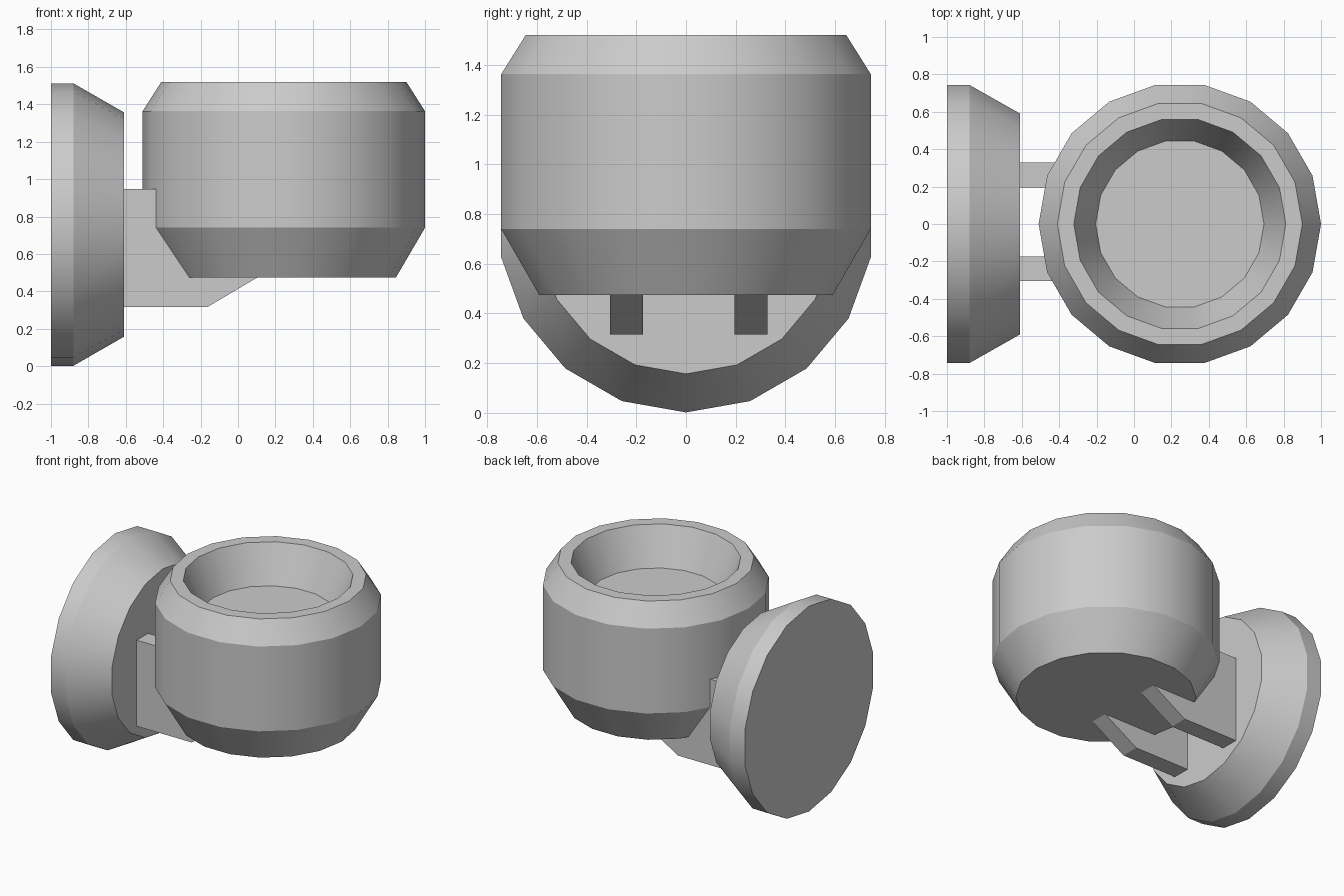
import bpy, bmesh
from math import radians, cos, sin, pi

if "Cube" in bpy.data.objects:
    bpy.data.objects.remove(bpy.data.objects["Cube"])

SIDES = 18


def finish(name, bm, smooth):
    bmesh.ops.recalc_face_normals(bm, faces=bm.faces)
    mesh = bpy.data.meshes.new(name)
    bm.to_mesh(mesh)
    bm.free()
    ob = bpy.data.objects.new(name, mesh)
    bpy.context.collection.objects.link(ob)
    if smooth:
        bpy.ops.object.select_all(action='DESELECT')
        ob.select_set(True)
        bpy.context.view_layer.objects.active = ob
        bpy.ops.object.shade_smooth_by_angle(angle=radians(25))
    return ob


def lathe(name, profile, place):
    """Capped solid of revolution; place(u, v, h) maps ring coords to xyz."""
    bm = bmesh.new()
    rings = []
    for r, h in profile:
        rings.append([bm.verts.new(place(r * cos(2 * pi * i / SIDES),
                                         r * sin(2 * pi * i / SIDES), h))
                      for i in range(SIDES)])
    for a, b in zip(rings, rings[1:]):
        for i in range(SIDES):
            j = (i + 1) % SIDES
            bm.faces.new((a[i], a[j], b[j], b[i]))
    bm.faces.new(rings[0])
    bm.faces.new(rings[-1])
    return finish(name, bm, True)


# Cup with chamfered rims and a shallow tapered bowl
lathe("cup",
      [(0.60, 0.475), (0.755, 0.74), (0.755, 1.363), (0.655, 1.52),
       (0.567, 1.52), (0.45, 1.25)],
      lambda u, v, h: (0.245 + u, v, h))

# Wall plate, a chamfered disc facing along x
lathe("wall_plate",
      [(0.755, -1.0), (0.755, -0.88), (0.60, -0.61)],
      lambda u, v, h: (h, v, 0.757 + u))

# Two bracket arms joining the plate to the cup
ARM = [(-0.62, 0.315), (-0.165, 0.315), (0.13, 0.49), (0.13, 0.947), (-0.62, 0.947)]
for name, y0, y1 in (("bracket_front", -0.305, -0.173), ("bracket_back", 0.196, 0.328)):
    bm = bmesh.new()
    face = bm.faces.new([bm.verts.new((x, y0, z)) for x, z in ARM])
    ext = bmesh.ops.extrude_face_region(bm, geom=[face], use_keep_orig=True)
    bmesh.ops.translate(bm, vec=(0, y1 - y0, 0),
                        verts=[g for g in ext["geom"] if isinstance(g, bmesh.types.BMVert)])
    finish(name, bm, False)
